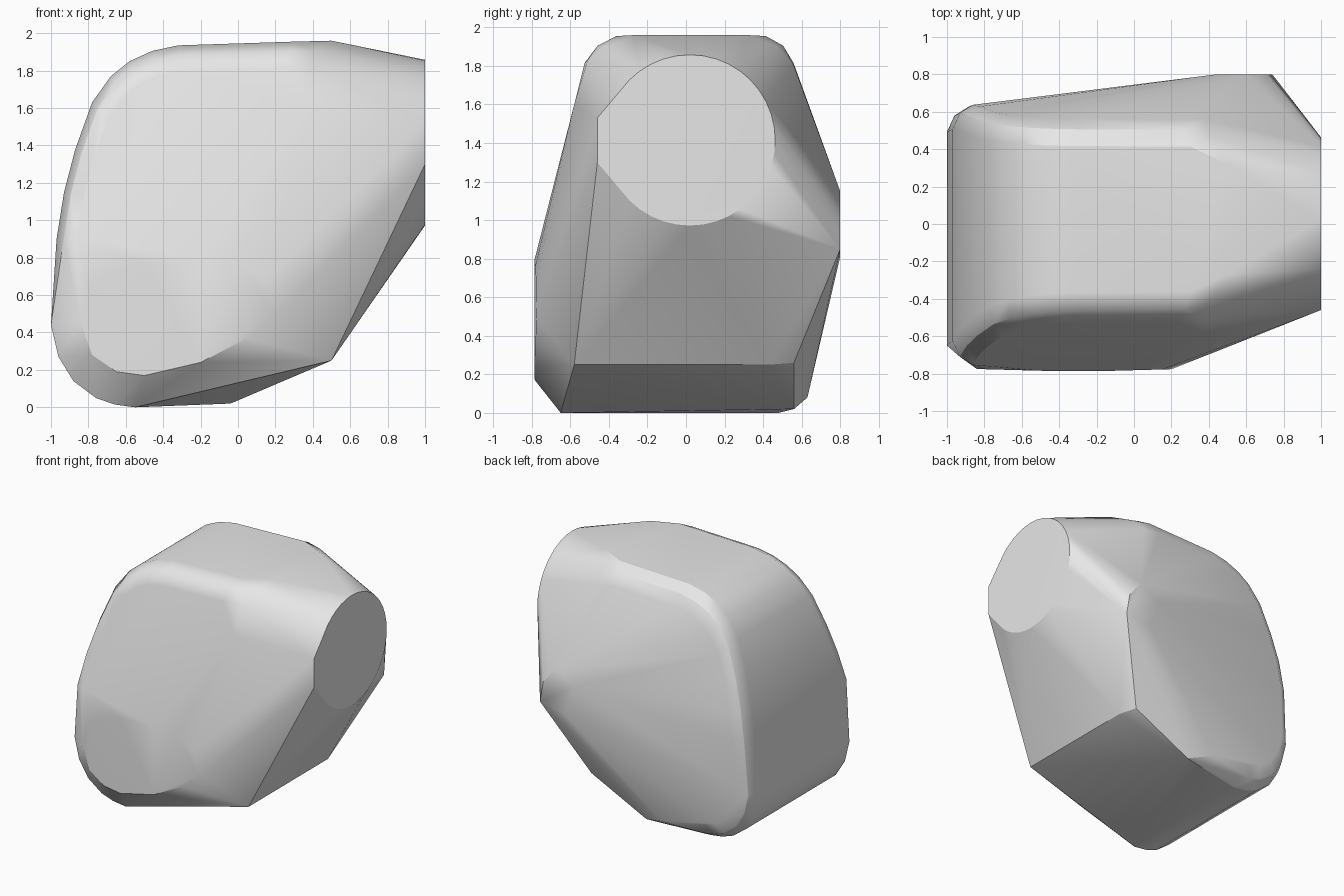
import bpy
import bmesh
from math import cos, sin, pi, radians

cube = bpy.data.objects.get("Cube")
if cube:
    bpy.data.objects.remove(cube, do_unlink=True)

# One plain grey for the whole stone
grey = bpy.data.materials.new("stone_grey")
grey.use_nodes = True
grey.diffuse_color = (0.8, 0.8, 0.8, 1)
grey.node_tree.nodes["Principled BSDF"].inputs["Base Color"].default_value = (0.8, 0.8, 0.8, 1)

# Rounded outline in x and z, from the bottom round the left side to the top
outline = [(-0.55, 0), (-0.66, 0.015), (-0.76, 0.05), (-0.88, 0.14), (-0.96, 0.27),
           (-1, 0.44), (-0.97, 0.9), (-0.93, 1.15), (-0.87, 1.38), (-0.78, 1.63),
           (-0.68, 1.77), (-0.58, 1.85), (-0.46, 1.905), (-0.32, 1.935), (0.3, 1.955)]


def front_y(z):
    return -0.78 + 0.25 * max(0, z - 0.8)


def back_y(z):
    return 0.61 + 0.03 * min(z, 1) - 0.1 * max(0, z - 1)


def inset(x, z, scale):
    return -0.2 + (x + 0.2) * scale, 0.95 + (z - 0.95) * scale


points = []

# Front and back rims, rounded over in three steps
for x, z in outline:
    for scale, lift in ((1, 0.13), (0.95, 0.045), (0.86, 0)):
        px, pz = inset(x, z, scale)
        points.append((px, back_y(pz) - lift, pz))
        if pz > 0.8 or scale == 1:
            points.append((px, front_y(pz) + lift, pz))

# Flat oval facet low on the front
oval = [(-0.8, 0.64), (-0.84, 0.45), (-0.78, 0.28), (-0.65, 0.19), (-0.5, 0.17),
        (-0.2, 0.24), (0.05, 0.37), (0.2, 0.5), (0.15, 0.68), (0, 0.76),
        (-0.2, 0.79), (-0.5, 0.77), (-0.7, 0.71)]
points += [(x, -0.775 - 0.015 * (1 - abs(x + 0.3) / 0.55), z) for x, z in oval]

# Round facet on the left end, with one clipped side
for i in range(40):
    a = 2 * pi * i / 40
    points.append((1, 0.02 + 0.443 * cos(a), 1.415 + 0.443 * sin(a)))
points += [(1, -0.46, 1.3), (1, -0.46, 1.53)]

# Upper corners
points += [(0.5, -0.27, 1.96), (0.5, 0.32, 1.96),
           (0.4, -0.42, 1.9), (0.38, -0.51, 1.83), (0.38, -0.58, 1.6),
           (0.4, 0.47, 1.9), (0.38, 0.56, 1.8)]

# Lower corners
points += [(0.5, -0.58, 0.25), (0.5, 0.43, 0.25), (0.45, 0.56, 0.26),
           (-0.04, 0.56, 0.02), (-0.23, 0.63, 0.08)]

# Small facet on the back
points += [(0.74, 0.8, 0.85), (0.71, 0.8, 1.02), (0.6, 0.8, 1.15),
           (0.44, 0.8, 1.05), (0.52, 0.8, 0.81)]

# Wrap the points in one faceted skin
bm = bmesh.new()
for p in points:
    bm.verts.new(p)
hull = bmesh.ops.convex_hull(bm, input=bm.verts[:])
spare = {v for v in hull["geom_interior"] + hull["geom_unused"]
         if isinstance(v, bmesh.types.BMVert)}
bmesh.ops.delete(bm, geom=list(spare), context="VERTS")
bmesh.ops.dissolve_limit(bm, angle_limit=radians(1), verts=bm.verts[:], edges=bm.edges[:])
bmesh.ops.recalc_face_normals(bm, faces=bm.faces[:])

mesh = bpy.data.meshes.new("stone")
bm.to_mesh(mesh)
bm.free()
mesh.materials.append(grey)
stone = bpy.data.objects.new("stone", mesh)
bpy.context.collection.objects.link(stone)

# Soft rims, crisp facets
bpy.ops.object.select_all(action="DESELECT")
stone.select_set(True)
bpy.context.view_layer.objects.active = stone
bpy.ops.object.shade_smooth_by_angle(angle=radians(28))
weighted = stone.modifiers.new("even_shading", "WEIGHTED_NORMAL")
weighted.keep_sharp = True
